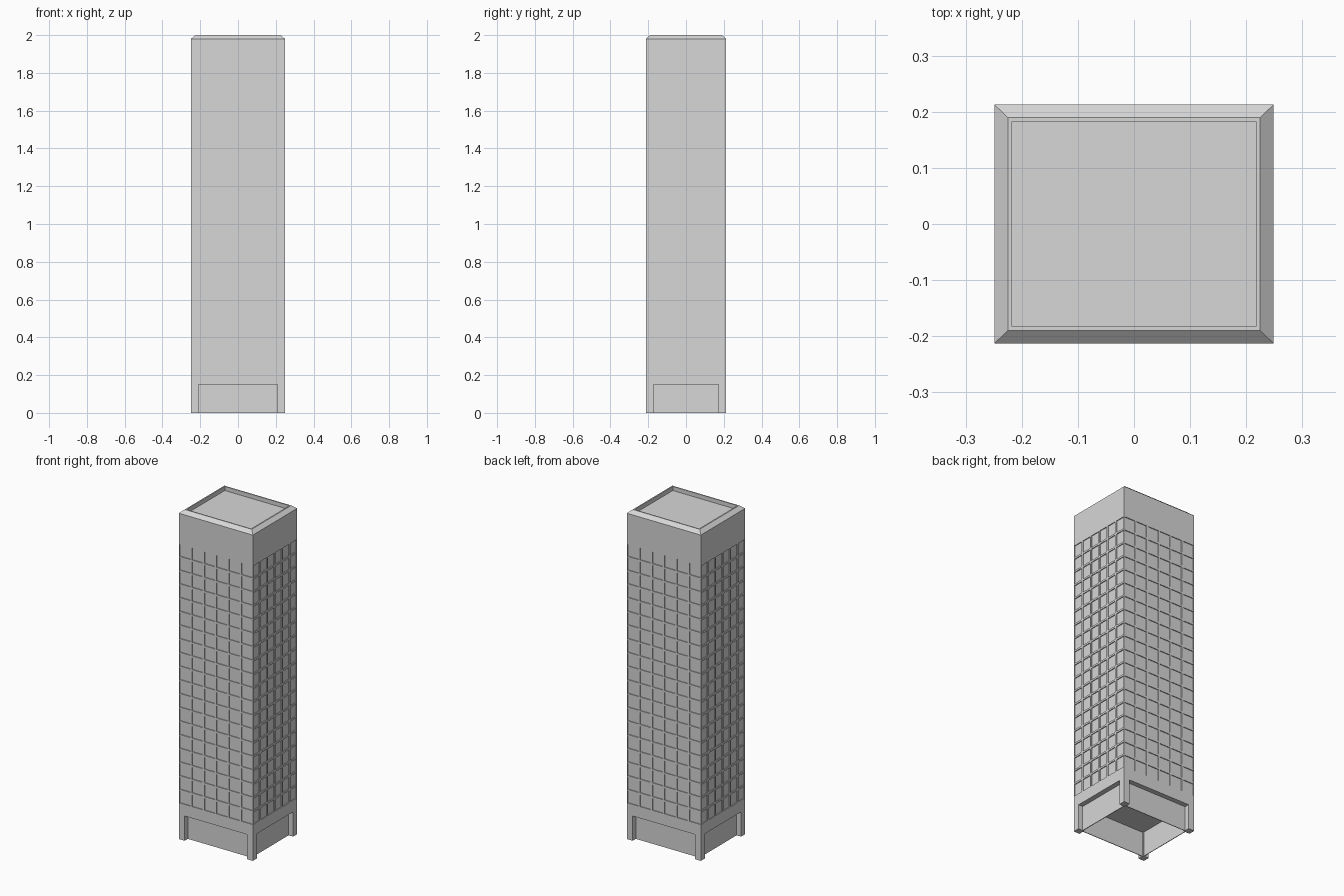
import bpy, bmesh

cube = bpy.data.objects.get("Cube")
if cube:
    bpy.data.objects.remove(cube, do_unlink=True)

HX, HY = 0.249, 0.213            # half width and half depth
BASE, EAVE, TOP = 0.15, 1.98, 2.0
COLS, ROWS = 6, 19
WIN_LOW, WIN_HIGH = 0.215, 1.797

concrete = bpy.data.materials.new("light_grey_concrete")
concrete.use_nodes = True
concrete.diffuse_color = (0.68, 0.68, 0.68, 1)
concrete.node_tree.nodes["Principled BSDF"].inputs["Base Color"].default_value = (0.68, 0.68, 0.68, 1)


def finish(bm, name):
    mesh = bpy.data.meshes.new(name)
    bm.to_mesh(mesh)
    bm.free()
    mesh.materials.append(concrete)
    obj = bpy.data.objects.new(name, mesh)
    bpy.context.collection.objects.link(obj)
    return obj


def rectangle(hx, hy, steps=1):
    """Counter-clockwise outline with each side split into equal steps."""
    corners = [(-hx, -hy), (hx, -hy), (hx, hy), (-hx, hy)]
    points = []
    for i, (ax, ay) in enumerate(corners):
        bx, by = corners[(i + 1) % 4]
        points += [(ax + (bx - ax) * k / steps, ay + (by - ay) * k / steps)
                   for k in range(steps)]
    return points


def skin(bm, rings):
    """Join successive rings with quads; return the faces band by band."""
    loops = [[bm.verts.new((x, y, z)) for x, y in pts] for pts, z in rings]
    bands = []
    for low, high in zip(loops, loops[1:]):
        n = len(low)
        bands.append([bm.faces.new((low[i], low[(i + 1) % n], high[(i + 1) % n], high[i]))
                      for i in range(n)])
    return loops, bands


# Tower shaft with a grid of shallow recessed windows on all four sides
bm = bmesh.new()
outline = rectangle(HX, HY, COLS)
step = (WIN_HIGH - WIN_LOW) / ROWS
levels = [BASE] + [WIN_LOW + step * i for i in range(ROWS + 1)] + [EAVE]
loops, bands = skin(bm, [(outline, z) for z in levels])
bm.faces.new(list(reversed(loops[0])))
panes = [f for band in bands[1:-1] for f in band]
bm.normal_update()
bmesh.ops.inset_individual(bm, faces=panes, thickness=0.0055, use_even_offset=True)
bmesh.ops.inset_individual(bm, faces=panes, thickness=0.0, depth=-0.005)
finish(bm, "tower_shaft")

# Bevelled parapet and sunken roof deck
bm = bmesh.new()
rim, inner = rectangle(0.225, 0.19), rectangle(0.217, 0.183)
loops, bands = skin(bm, [(rectangle(HX, HY), EAVE), (rim, TOP), (inner, TOP), (inner, 1.975)])
bm.faces.new(loops[-1])
finish(bm, "roof_parapet")

# Corner posts at street level
for sx, side in ((-1, "right"), (1, "left")):
    for sy, end in ((-1, "front"), (1, "back")):
        bm = bmesh.new()
        bmesh.ops.create_cube(bm, size=1)
        bmesh.ops.scale(bm, vec=(0.04, 0.04, BASE), verts=bm.verts)
        bmesh.ops.translate(bm, vec=(sx * (HX - 0.02), sy * (HY - 0.02), BASE / 2), verts=bm.verts)
        finish(bm, f"{end}_{side}_post")

# Thin set-back lobby walls, open underneath
bm = bmesh.new()
outer, lining = rectangle(0.219, 0.183), rectangle(0.215, 0.179)
skin(bm, [(lining, BASE), (lining, 0), (outer, 0), (outer, BASE)])
finish(bm, "lobby_walls")
